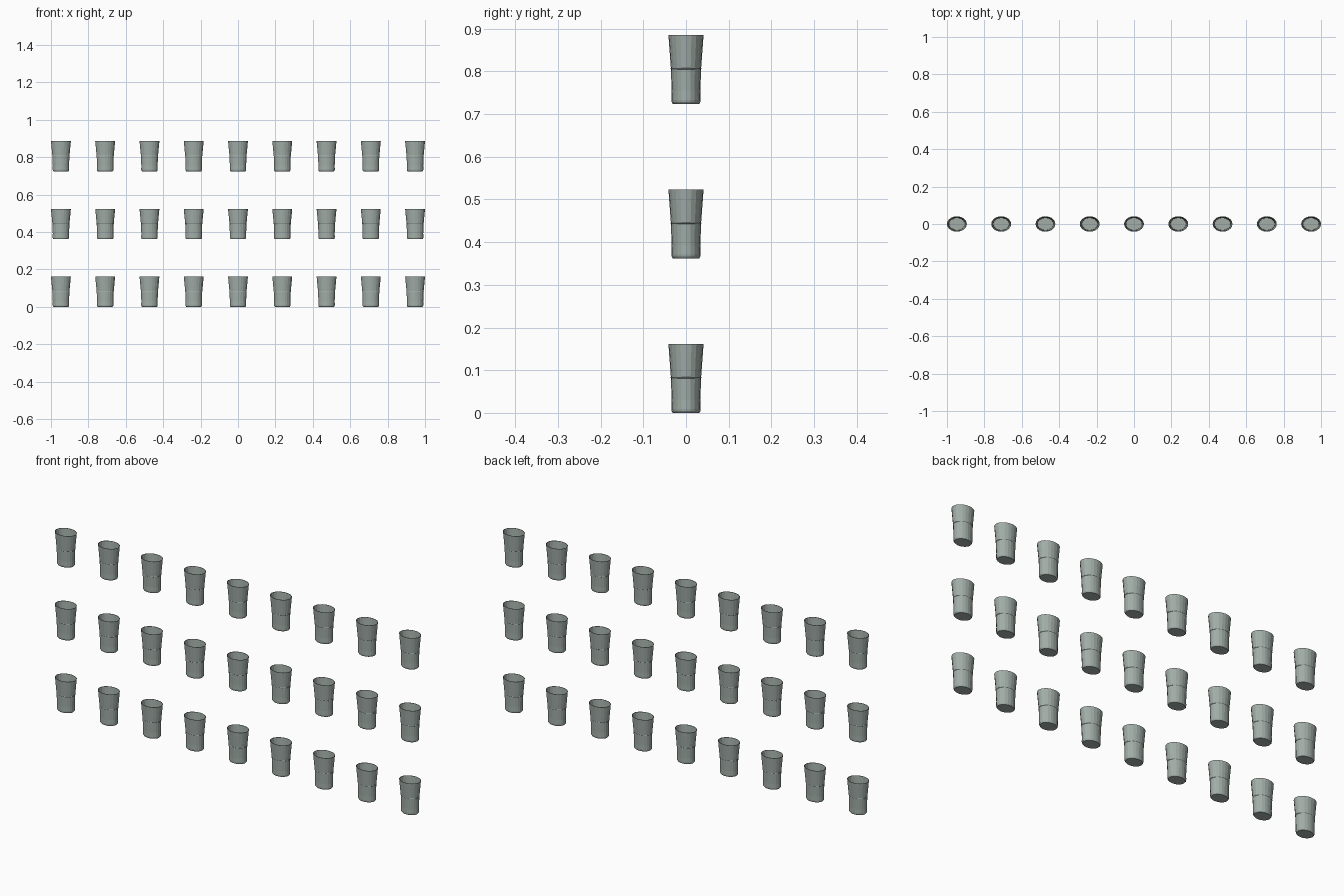
import bpy
import bmesh
from math import cos, sin, pi

cube = bpy.data.objects.get("Cube")
if cube:
    bpy.data.objects.remove(cube, do_unlink=True)

# Grey-green glazed material
glaze = bpy.data.materials.new("grey_green")
glaze.use_nodes = True
colour = (0.36, 0.42, 0.39, 1)
glaze.diffuse_color = colour
glaze.node_tree.nodes["Principled BSDF"].inputs["Base Color"].default_value = colour

SIDES = 20
STRETCH = 1.29   # the cups are wider than they are deep

# Radius and height: base, outer wall with a fine ridge, rim, inner wall, floor
PROFILE = [
    (0.031, 0), (0.0335, 0.004), (0.0342, 0.009), (0.0338, 0.03),
    (0.0352, 0.081), (0.0362, 0.0825), (0.0355, 0.084), (0.0412, 0.161),
    (0.0396, 0.161), (0.0336, 0.082), (0.0322, 0.03), (0.032, 0.006),
]


def cup_mesh():
    bm = bmesh.new()
    rings = []
    for radius, z in PROFILE:
        rings.append([bm.verts.new((radius * STRETCH * cos(2 * pi * i / SIDES),
                                    radius * sin(2 * pi * i / SIDES), z))
                      for i in range(SIDES)])
    for low, high in zip(rings, rings[1:]):
        for i in range(SIDES):
            j = (i + 1) % SIDES
            bm.faces.new((low[i], low[j], high[j], high[i]))
    bm.faces.new(rings[0][::-1])
    bm.faces.new(rings[-1])
    bmesh.ops.recalc_face_normals(bm, faces=bm.faces)
    mesh = bpy.data.meshes.new("cup")
    bm.to_mesh(mesh)
    bm.free()
    mesh.materials.append(glaze)
    return mesh


# Three rows of nine cups sharing one mesh
mesh = cup_mesh()
for row, name in enumerate(("bottom", "middle", "top")):
    for column in range(9):
        cup = bpy.data.objects.new(f"{name}_row_cup_{column + 1}", mesh)
        cup.location = ((column - 4) * 0.2367, 0, row * 0.362)
        bpy.context.collection.objects.link(cup)
